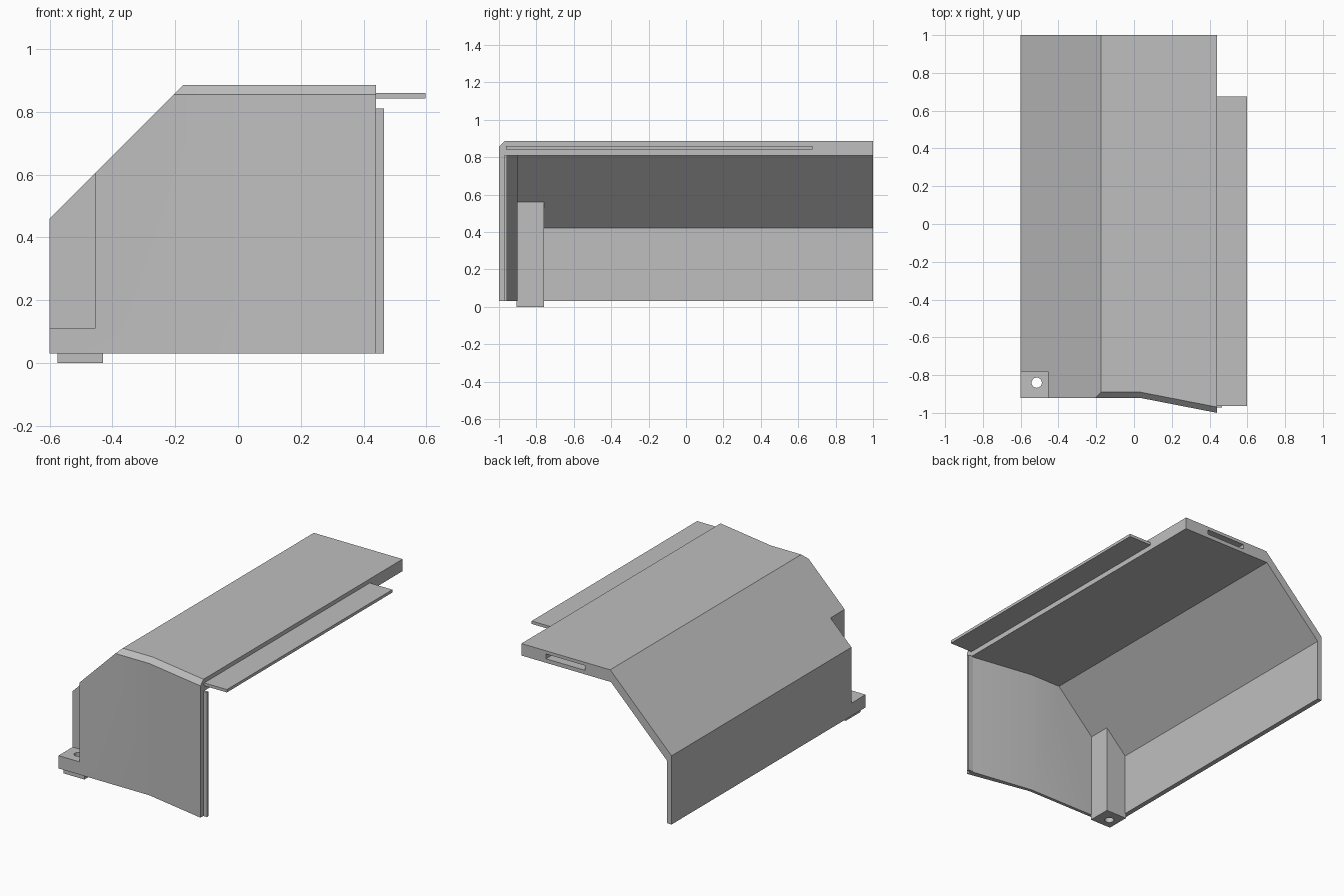
import bpy, bmesh
from math import radians

cube = bpy.data.objects.get("Cube")
if cube:
    bpy.data.objects.remove(cube, do_unlink=True)

grey = bpy.data.materials.new("plain grey")
grey.use_nodes = True
grey.diffuse_color = (0.52, 0.52, 0.52, 1)
grey.node_tree.nodes["Principled BSDF"].inputs["Base Color"].default_value = grey.diffuse_color


def finish(name, bm):
    bmesh.ops.recalc_face_normals(bm, faces=bm.faces[:])
    mesh = bpy.data.meshes.new(name)
    bm.to_mesh(mesh)
    bm.free()
    mesh.materials.append(grey)
    obj = bpy.data.objects.new(name, mesh)
    bpy.context.collection.objects.link(obj)
    return obj


def prism(name, panels, front, back, chamfer=0):
    """Extrude x-z panels along y, with a front that follows front(x)."""
    bm = bmesh.new()
    faces = [bm.faces.new([bm.verts.new((x, 0, z)) for x, z in p]) for p in panels]
    bmesh.ops.remove_doubles(bm, verts=bm.verts[:], dist=0.0001)
    fronts = bm.verts[:]
    ext = bmesh.ops.extrude_face_region(bm, geom=bm.faces[:], use_keep_orig=True)
    backs = [g for g in ext["geom"] if isinstance(g, bmesh.types.BMVert)]
    for v in fronts:
        v.co.y = front(v.co.x)
    for v in backs:
        v.co.y = back
    bmesh.ops.recalc_face_normals(bm, faces=bm.faces[:])
    if chamfer:
        top = max(v.co.z for v in bm.verts)
        edges = [e for e in bm.edges
                 if all(v in fronts and v.co.z > top - 0.001 for v in e.verts)]
        bmesh.ops.bevel(bm, geom=edges, offset=chamfer, segments=1,
                        affect='EDGES', profile=0.5)
    return finish(name, bm)


def box(name, x, y, z):
    bm = bmesh.new()
    bmesh.ops.create_cube(bm, size=1)
    for v in bm.verts:
        v.co = [r[0] if c < 0 else r[1] for c, r in zip(v.co, (x, y, z))]
    return finish(name, bm)


def combine(target, tool, operation):
    mod = target.modifiers.new(operation.title(), 'BOOLEAN')
    mod.operation, mod.object, mod.solver = operation, tool, 'EXACT'
    bpy.context.view_layer.objects.active = target
    bpy.ops.object.modifier_apply(modifier=mod.name)
    bpy.data.objects.remove(tool, do_unlink=True)


def bent(flat, slope):
    return lambda x: flat - slope * max(0, x - BEND)


BEND = 0.03

# Cover shell: sloped profile with an angled front wall and chamfered top edge
cover = prism("cover_shell", [
    [(-0.6, 0.03), (-0.6, 0.46), (-0.175, 0.885), (BEND, 0.885), (BEND, 0.03)],
    [(BEND, 0.03), (BEND, 0.885), (0.44, 0.885), (0.44, 0.03)],
], bent(-0.92, 0.195), 1, chamfer=0.03)

# Hollow, open at the back, the bottom and the left side
hollow = prism("hollow", [
    [(-0.57, -0.1), (-0.57, 0.42), (-0.18, 0.81), (BEND, 0.81), (BEND, -0.1)],
    [(BEND, -0.1), (BEND, 0.81), (0.6, 0.81), (0.6, -0.1)],
], bent(-0.9, 0.155), 1.1)
combine(cover, hollow, 'DIFFERENCE')

# Screw pocket in the front corner: inner post, outer notch and screw hole
post = prism("post", [[(-0.575, 0), (-0.575, 0.45), (-0.43, 0.595), (-0.43, 0)]],
             lambda x: -0.905, -0.76)
combine(cover, post, 'UNION')
combine(cover, box("notch", (-0.7, -0.455), (-1.1, -0.78), (0.11, 0.8)), 'DIFFERENCE')
bm = bmesh.new()
bmesh.ops.create_cone(bm, cap_ends=True, segments=32, radius1=0.027, radius2=0.027, depth=1)
bmesh.ops.translate(bm, verts=bm.verts[:], vec=(-0.515, -0.84, 0))
combine(cover, finish("screw_hole", bm), 'DIFFERENCE')

# Slot in the back edge of the top
combine(cover, box("slot", (0, 0.27), (0.8, 1.1), (0.835, 0.865)), 'DIFFERENCE')

# Locating lips along the open side
box("top_lip", (0.42, 0.597), (-0.963, 0.675), (0.842, 0.86))
box("front_lip", (0.43, 0.465), (-0.972, -0.957), (0.03, 0.81))

bpy.ops.object.select_all(action='DESELECT')
cover.select_set(True)
bpy.context.view_layer.objects.active = cover
bpy.ops.object.shade_smooth_by_angle(angle=radians(30))
